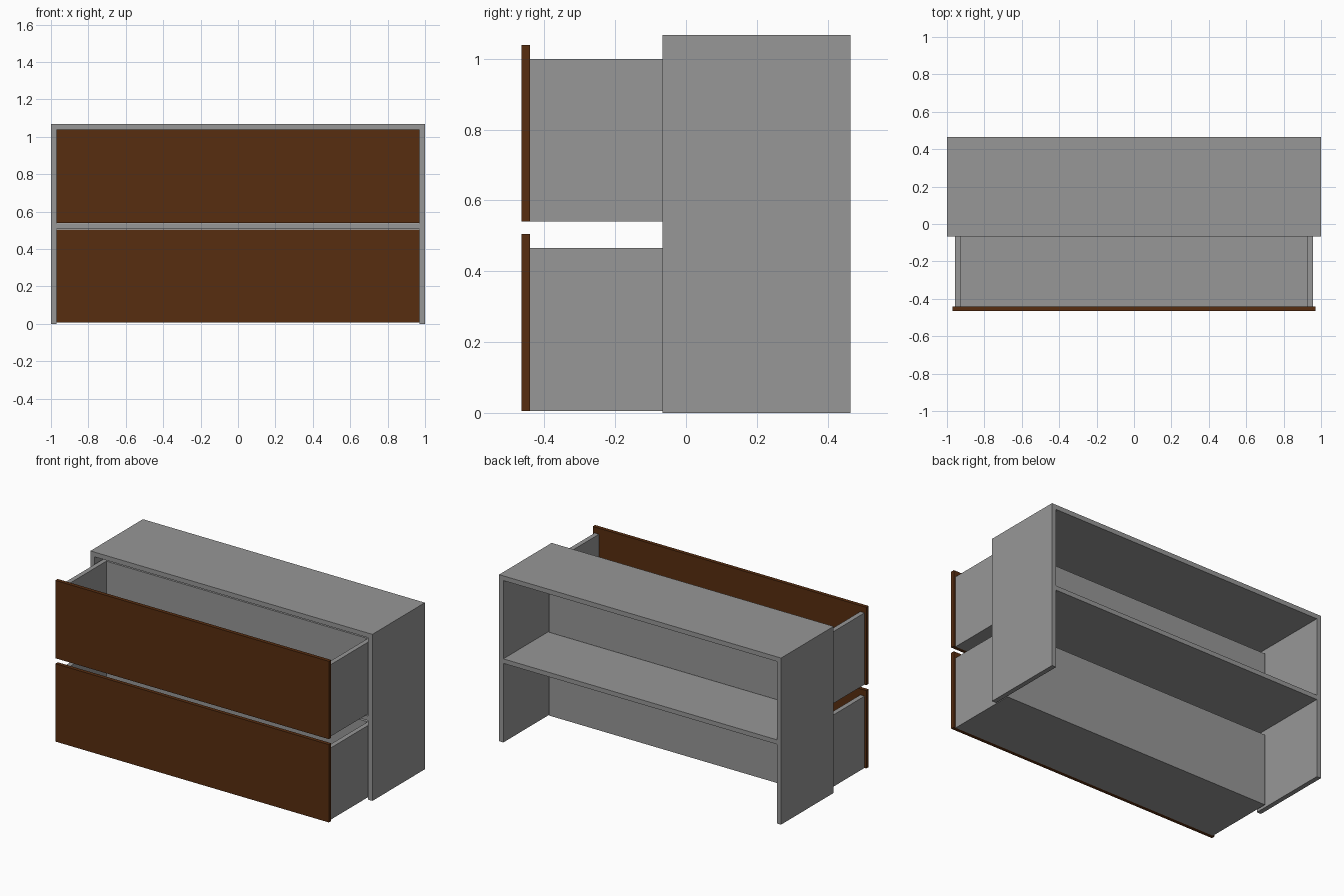
import bpy

if "Cube" in bpy.data.objects:
    bpy.data.objects.remove(bpy.data.objects["Cube"])


def material(name, rgb):
    m = bpy.data.materials.new(name)
    m.diffuse_color = (*rgb, 1.0)
    m.use_nodes = True
    m.node_tree.nodes["Principled BSDF"].inputs["Base Color"].default_value = m.diffuse_color
    return m


GREY = material("grey board", (0.31, 0.31, 0.31))
BROWN = material("brown wood", (0.096, 0.026, 0.005))


def board(name, x, y, z, mat):
    """Box panel given its (min, max) range on each axis."""
    bpy.ops.mesh.primitive_cube_add(size=1, location=[(a + b) / 2 for a, b in (x, y, z)])
    ob = bpy.context.object
    ob.name = name
    ob.scale = [b - a for a, b in (x, y, z)]
    bpy.ops.object.transform_apply(location=False, rotation=False, scale=True)
    ob.data.materials.append(mat)


T = 0.03                       # board thickness
DEPTH = (-0.067, 0.465)        # carcass front to back
HEIGHT = 1.068

# Carcass: sides, top and middle shelf, open at back and bottom
for side, s in (("left", -1), ("right", 1)):
    board(f"carcass_{side}_side", sorted((s, s * (1 - T))), DEPTH, (0, HEIGHT), GREY)
board("carcass_top", (-1 + T, 1 - T), DEPTH, (HEIGHT - T, HEIGHT), GREY)
board("middle_shelf", (-1 + T, 1 - T), DEPTH, (0.507, 0.536), GREY)

# Two pulled-out drawers: open boxes closed by a brown front
FRONT, BACK, W = -0.441, 0.02, 0.957
for label, z in (("lower", 0.006), ("upper", 0.54)):
    top = z + 0.46
    board(f"{label}_drawer_front", (-0.97, 0.97), (-0.465, FRONT), (z, z + 0.499), BROWN)
    for side, s in (("left", -1), ("right", 1)):
        board(f"{label}_drawer_{side}_side", sorted((s * W, s * (W - T))),
              (FRONT, BACK), (z, top), GREY)
    board(f"{label}_drawer_back", (-W + T, W - T), (BACK - T, BACK), (z, top), GREY)
    board(f"{label}_drawer_bottom", (-W + T, W - T), (FRONT, BACK - T), (z, z + T), GREY)
